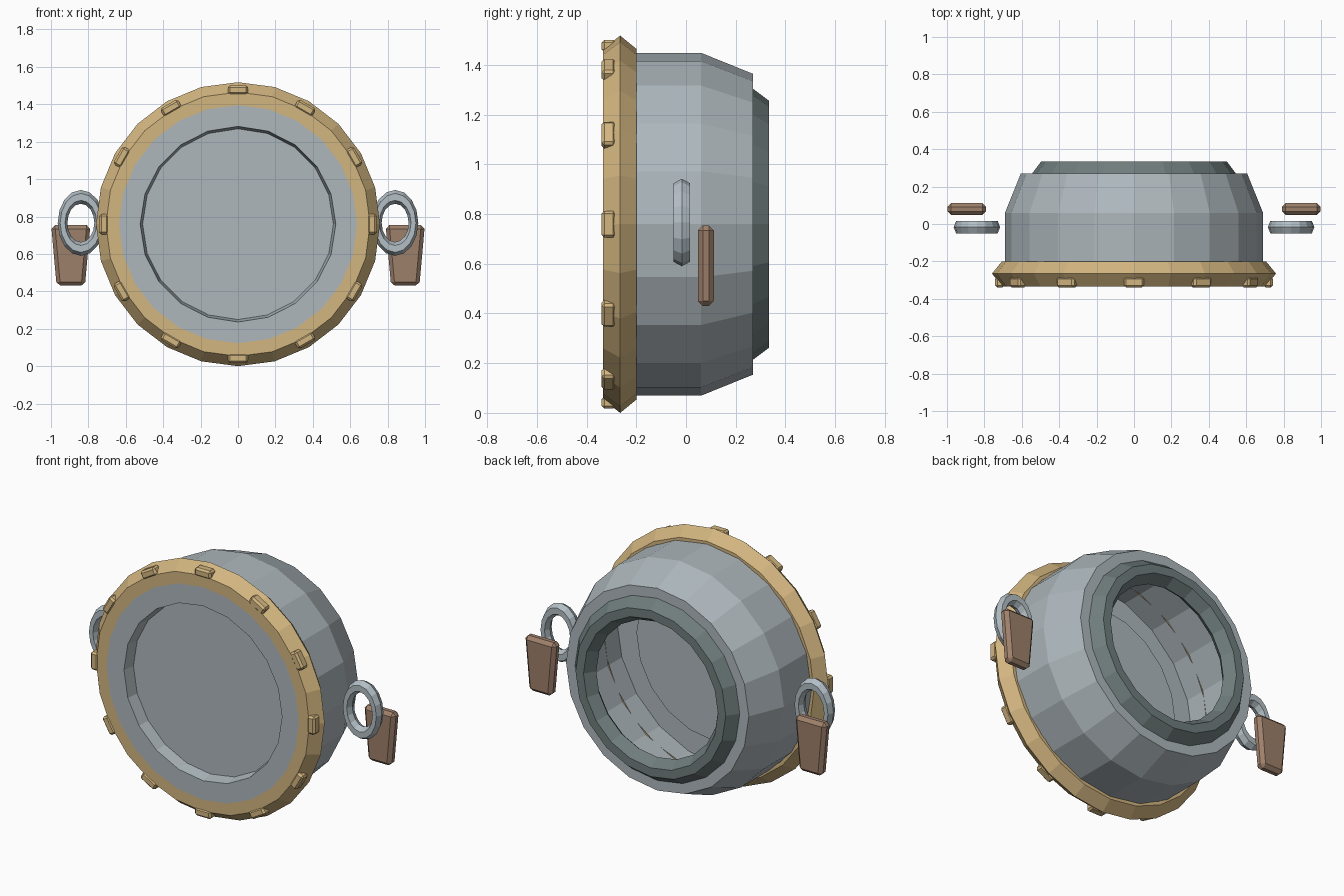
import bpy, bmesh, math
from mathutils import Matrix, Vector

if "Cube" in bpy.data.objects:
    bpy.data.objects.remove(bpy.data.objects["Cube"])

CZ = 0.759  # height of the drum axis


def material(name, rgb):
    m = bpy.data.materials.new(name)
    m.diffuse_color = (*rgb, 1)
    m.use_nodes = True
    m.node_tree.nodes["Principled BSDF"].inputs["Base Color"].default_value = m.diffuse_color
    return m


STEEL = material("steel grey", (0.42, 0.475, 0.505))
DARK = material("dark grey green", (0.16, 0.205, 0.205))
BRASS = material("brass", (0.65, 0.465, 0.215))
RING = material("pale steel", (0.45, 0.52, 0.56))
BROWN = material("brown", (0.34, 0.215, 0.145))


def finish(name, bm, mat):
    bmesh.ops.recalc_face_normals(bm, faces=bm.faces)
    me = bpy.data.meshes.new(name)
    bm.to_mesh(me)
    bm.free()
    me.materials.append(mat)
    ob = bpy.data.objects.new(name, me)
    bpy.context.collection.objects.link(ob)
    return ob


def lathe(name, profile, sides, mat, center, closed=True, scale_z=1.0):
    """Revolve (radius, y) points around the y axis; radius 0 makes a pole."""
    bm = bmesh.new()
    c = Vector(center)
    rows = []
    for r, y in profile:
        n = 1 if r == 0 else sides
        rows.append([bm.verts.new(c + Vector((r * math.sin(math.tau * i / sides), y,
                                              scale_z * r * math.cos(math.tau * i / sides))))
                     for i in range(n)])
    pairs = list(zip(rows, rows[1:]))
    if closed:
        pairs.append((rows[-1], rows[0]))
    for a, b in pairs:
        for i in range(sides):
            j = (i + 1) % sides
            quad = [a[i % len(a)], a[j % len(a)], b[j % len(b)], b[i % len(b)]]
            bm.faces.new(list(dict.fromkeys(quad)))
    return finish(name, bm, mat)


def bevelled_box(name, size, mat, matrix, bevel, taper=1.0):
    bm = bmesh.new()
    bmesh.ops.create_cube(bm, size=1)
    for v in bm.verts:
        v.co = Vector(v.co[i] * size[i] for i in range(3))
        if v.co.z < 0:
            v.co.x *= taper
    bmesh.ops.bevel(bm, geom=bm.edges[:], offset=bevel, segments=1, affect='EDGES')
    bmesh.ops.transform(bm, matrix=matrix, verts=bm.verts)
    return finish(name, bm, mat)


axis = (0, 0, CZ)

# Thin drum shell: recessed front plate, flat front, outer wall, rear lip
lathe("drum_shell", [(0, -0.26), (0.51, -0.26), (0.523, -0.331), (0.69, -0.331),
                     (0.69, 0.06), (0.605, 0.27), (0.46, 0.27)],
      20, STEEL, axis, closed=False)

# Rear collar around the opening
lathe("rear_collar", [(0.545, 0.27), (0.497, 0.334), (0.445, 0.334), (0.405, 0.27),
                      (0.445, 0.22), (0.497, 0.22)],
      20, DARK, axis)

# Front rim: flat face, pointed outer edge
lathe("front_rim", [(0.636, -0.333), (0.706, -0.333), (0.759, -0.265),
                    (0.706, -0.20), (0.685, -0.20)],
      24, BRASS, axis, closed=False)

# Studs around the rim
for k in range(12):
    m = (Matrix.Translation(axis) @ Matrix.Rotation(math.tau * k / 12, 4, 'Y')
         @ Matrix.Translation((0, -0.311, 0.717)))
    bevelled_box(f"rim_stud_{k + 1}", (0.108, 0.056, 0.05), BRASS, m, 0.011)

# Side handles with hanging tabs
for side, s in (("left", -1), ("right", 1)):
    tube = [(0.098 + 0.026 * math.cos(math.tau * i / 6),
             0.039 * math.sin(math.tau * i / 6)) for i in range(6)]
    lathe(f"{side}_handle_ring", tube, 16, RING, (s * 0.84, -0.017, 0.766), scale_z=1.42)
    bevelled_box(f"{side}_handle_tab", (0.21, 0.064, 0.324), BROWN,
                 Matrix.Translation((s * 0.894, 0.08, 0.592)), 0.02, 0.72)
